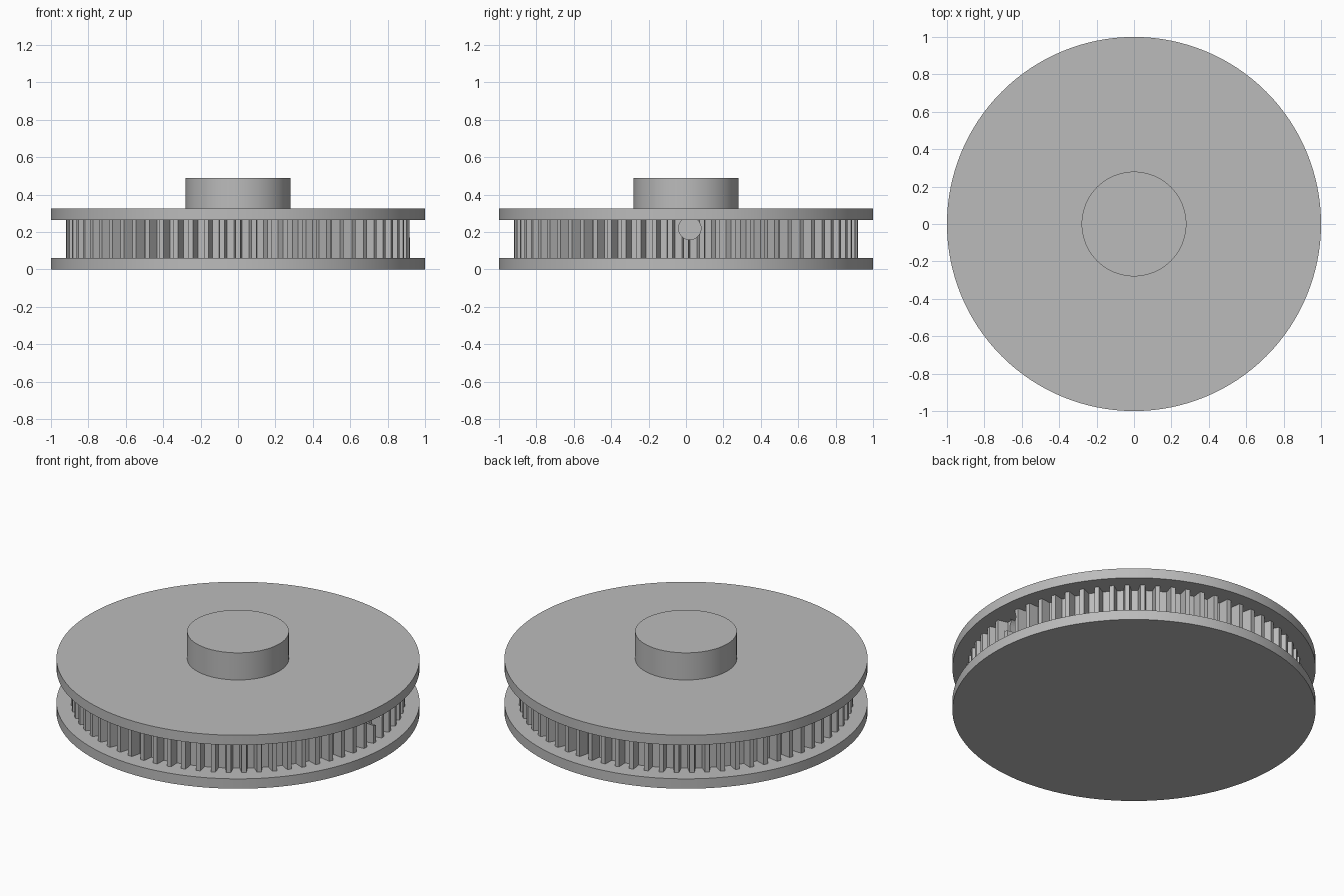
import bpy, bmesh, math
from mathutils import Matrix

cube = bpy.data.objects.get("Cube")
if cube:
    bpy.data.objects.remove(cube, do_unlink=True)

grey = bpy.data.materials.new("plain grey")
grey.use_nodes = True
colour = (0.5, 0.5, 0.5, 1)
grey.diffuse_color = colour
grey.node_tree.nodes["Principled BSDF"].inputs["Base Color"].default_value = colour

TEETH = 68
ROOT, TIP = 0.86, 0.92


def finish(name, bm, smooth=True):
    bmesh.ops.recalc_face_normals(bm, faces=bm.faces)
    mesh = bpy.data.meshes.new(name)
    bm.to_mesh(mesh)
    bm.free()
    mesh.materials.append(grey)
    ob = bpy.data.objects.new(name, mesh)
    bpy.context.collection.objects.link(ob)
    if smooth:
        bpy.ops.object.select_all(action="DESELECT")
        ob.select_set(True)
        bpy.context.view_layer.objects.active = ob
        bpy.ops.object.shade_smooth_by_angle(angle=math.radians(30))
    return ob


def disc(name, radius, bottom, top, sides=128):
    bm = bmesh.new()
    bmesh.ops.create_cone(bm, cap_ends=True, segments=sides, radius1=radius,
                          radius2=radius, depth=top - bottom,
                          matrix=Matrix.Translation((0, 0, (bottom + top) / 2)))
    return finish(name, bm)


# Flanges and hub
disc("lower_flange", 1, 0, 0.06)
disc("upper_flange", 1, 0.265, 0.325)
disc("hub", 0.28, 0.325, 0.49, 96)

# Toothed ring: trapezoid teeth around a root circle
bm = bmesh.new()
pitch = math.tau / TEETH
outline = []
for i in range(TEETH):
    for offset, radius in ((-0.27, ROOT), (-0.15, TIP), (0.15, TIP), (0.27, ROOT)):
        a = (i + offset) * pitch
        outline.append(bm.verts.new((radius * math.cos(a), radius * math.sin(a), 0.06)))
base = bm.faces.new(outline)
new = bmesh.ops.extrude_face_region(bm, geom=[base])["geom"]
bmesh.ops.translate(bm, vec=(0, 0, 0.205),
                    verts=[v for v in new if isinstance(v, bmesh.types.BMVert)])
ring = finish("toothed_ring", bm, smooth=False)

# Blind radial hole in the right-hand side of the ring
bm = bmesh.new()
bmesh.ops.create_cone(bm, cap_ends=True, segments=32, radius1=0.06, radius2=0.06, depth=0.3,
                      matrix=Matrix.Translation((0.95, 0.02, 0.22)) @ Matrix.Rotation(math.pi / 2, 4, "Y"))
cutter = finish("hole_cutter", bm, smooth=False)
cutter.hide_render = True
cutter.hide_set(True)
cut = ring.modifiers.new("hole", "BOOLEAN")
cut.operation = "DIFFERENCE"
cut.solver = "EXACT"
cut.object = cutter
